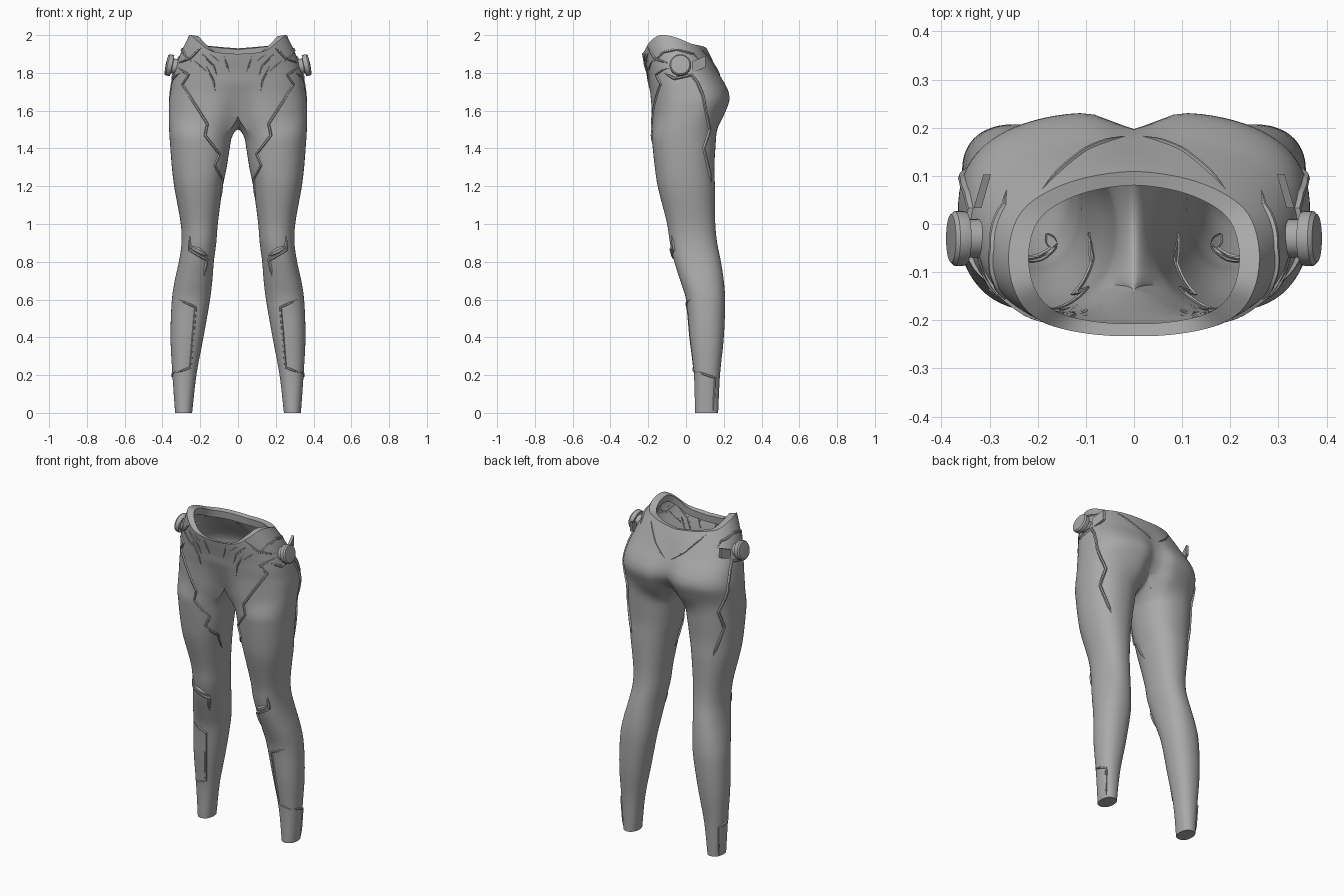
import bpy, bmesh, math
from mathutils import Vector
from mathutils.bvhtree import BVHTree

if "Cube" in bpy.data.objects:
    bpy.data.objects.remove(bpy.data.objects["Cube"])

grey = bpy.data.materials.new("suit_grey")
grey.diffuse_color = (0.4, 0.4, 0.4, 1)
grey.use_nodes = True
grey.node_tree.nodes["Principled BSDF"].inputs["Base Color"].default_value = grey.diffuse_color


def curve(table, u):
    """Smooth interpolation of table rows (key, values...) in rising key order."""
    u = min(max(u, table[0][0]), table[-1][0])
    i = next(k for k in range(len(table) - 1) if u <= table[k + 1][0])
    a, b = table[i], table[i + 1]
    h = b[0] - a[0]
    s = (u - a[0]) / h

    def slope(k, c):
        lo, hi = table[max(k - 1, 0)], table[min(k + 1, len(table) - 1)]
        return (hi[c] - lo[c]) / (hi[0] - lo[0])
    return [hermite(a[c], b[c], slope(i, c) * h, slope(i + 1, c) * h, s) for c in range(1, len(a))]


def hermite(p0, p1, t0, t1, s):
    return (p0 * (2*s**3 - 3*s*s + 1) + p1 * (3*s*s - 2*s**3)
            + t0 * (s**3 - 2*s*s + s) + t1 * (s**3 - s*s))


def spow(v, p):
    return math.copysign(abs(v) ** p, v)


# z, half width, front y, back y, roundness, front dip, back cleft
PELVIS = [(1.58, .366, -.190, .208, .76, .05, .07), (1.65, .365, -.192, .234, .76, .025, .045),
          (1.70, .358, -.195, .230, .76, .01, .033), (1.75, .350, -.202, .206, .78, .0, .02),
          (1.80, .338, -.210, .176, .82, .0, .008), (1.90, .305, -.233, .125, .90, .0, .0),
          (2.00, .258, -.250, .070, .95, .0, .0)]
# z, inner x, outer x, front y, back y
LEG = [(0, .243, .333, .048, .170), (.2, .220, .347, .042, .180), (.4, .183, .357, .020, .200),
       (.6, .148, .350, .0, .207), (.7, .136, .335, -.03, .200), (.8, .128, .313, -.062, .185),
       (.9, .115, .299, -.085, .165), (1.0, .107, .303, -.100, .155), (1.2, .080, .338, -.150, .153),
       (1.3, .060, .350, -.165, .150), (1.44, .038, .361, -.180, .158)]
# waist edge height by angle from the front
RIM = [(0, 1.90), (25, 1.915), (50, 1.968), (75, 2.0), (100, 1.988), (125, 1.955), (145, 1.945), (180, 1.93)]
N, M, SPLIT, TOP = 44, 14, 1.58, 1.44


def pelvis(j, z):
    t = math.pi * j / N
    X, yf, yb, p, dip, cleft = curve(PELVIS, z)
    x = 0 if j in (0, N) else X * spow(math.sin(t), p)
    y = (yf + yb) / 2 - (yb - yf) / 2 * spow(math.cos(t), p)
    y += dip * math.exp(-(x / .08) ** 2) if t < math.pi / 2 else -cleft * math.exp(-(x / .06) ** 2)
    return Vector((x, y, z))


def leg_ring(z):
    xi, xo, yf, yb = curve(LEG, z)
    angles = [-50 + 280 * j / N for j in range(N + 1)] + [230 + 80 * k / M for k in range(1, M)]
    return [Vector(((xi + xo) / 2 + (xo - xi) / 2 * spow(math.sin(math.radians(a)), .9),
                    (yf + yb) / 2 - (yb - yf) / 2 * spow(math.cos(math.radians(a)), .9), z)) for a in angles]


def finish(name, bm, mirror=True, angle=35):
    me = bpy.data.meshes.new(name)
    bm.to_mesh(me)
    bm.free()
    ob = bpy.data.objects.new(name, me)
    bpy.context.collection.objects.link(ob)
    me.materials.append(grey)
    bpy.ops.object.select_all(action='DESELECT')
    ob.select_set(True)
    bpy.context.view_layer.objects.active = ob
    bpy.ops.object.shade_smooth_by_angle(angle=math.radians(angle))
    if mirror:
        ob.modifiers.new("mirror", 'MIRROR').merge_threshold = .0005
    return ob


# leggings: waist lip, pelvis, crotch transition, leg
bm = bmesh.new()
rim = [pelvis(j, curve(RIM, 180 * j / N)[0]) for j in range(N + 1)]
rows = [[Vector((p.x * .87, -.07 + (p.y + .07) * .86, p.z - .05)) for p in rim],
        [Vector((p.x * .84, -.07 + (p.y + .07) * .84, p.z - .006)) for p in rim]]
rows += [[pelvis(j, rim[j].z + (SPLIT - rim[j].z) * i / 22) for j in range(N + 1)] for i in range(23)]
edge = rows[-1]
arch = []
for k in range(1, M):
    s = k / M
    arch.append(Vector((0, edge[N].y + (edge[0].y - edge[N].y) * s,
                        SPLIT - .08 * math.sin(math.pi * s) ** .7)))
start = edge + arch
first, second = leg_ring(TOP), leg_ring(TOP - .02)
t0 = [(edge[j] - pelvis(j, SPLIT + .02)) * 7 for j in range(N + 1)] + [Vector((.05, 0, 0))] * (M - 1)
t1 = [(b - a) * (7 if i <= N else 3) for i, (a, b) in enumerate(zip(first, second))]
rings = [start]
for i in range(1, 9):
    rings.append([hermite(start[q], first[q], t0[q], t1[q], i / 8) for q in range(N + M)])
    for p in rings[-1]:
        p.x = max(p.x, .002)
rings += [leg_ring(TOP * (1 - i / 60)) for i in range(1, 61)]
upper = [[bm.verts.new(p) for p in r] for r in rows]
lower = [upper[-1] + [bm.verts.new(p) for p in arch]]
lower += [[bm.verts.new(p) for p in r] for r in rings[1:]]
for a, b in zip(upper, upper[1:]):
    for j in range(N):
        bm.faces.new((a[j], b[j], b[j + 1], a[j + 1]))
for a, b in zip(lower, lower[1:]):
    for j in range(N + M):
        k = (j + 1) % (N + M)
        bm.faces.new((a[j], b[j], b[k], a[k]))
bm.faces.new(lower[-1][::-1])
bmesh.ops.recalc_face_normals(bm, faces=bm.faces)
bm.normal_update()
tree = BVHTree.FromBMesh(bm)
finish("leggings", bm)

VIEW = {'front': Vector((0, 1, 0)), 'side': Vector((-1, 0, 0)), 'back': Vector((0, -1, 0))}


def project(view, u, z):
    d = VIEW[view]
    o = (Vector((0, u, z)) if view == 'side' else Vector((u, 0, z))) - d * .6
    hit = tree.ray_cast(o, d)
    if hit[0] is None:
        hit = tree.find_nearest(o + d * .35)
    n = hit[1] if hit[1].dot(d) < 0 else -hit[1]
    return hit[0], n


def ridge(name, view, pts, w=.009, h=.007):
    """Raised tapering seam laid on the cloth along a 2D path."""
    path = []
    for a, b in zip(pts, pts[1:]):
        n = max(2, int(math.dist(a, b) / .015))
        path += [(a[0] + (b[0] - a[0]) * i / n, a[1] + (b[1] - a[1]) * i / n) for i in range(n)]
    path.append(pts[-1])
    hits = [project(view, *p) for p in path]
    bm = bmesh.new()
    last = None
    for i, (p, n) in enumerate(hits):
        tan = hits[min(i + 1, len(hits) - 1)][0] - hits[max(i - 1, 0)][0]
        side = n.cross(tan).normalized()
        f = min(1, .15 + min(i, len(hits) - 1 - i) / 3)
        cur = [bm.verts.new(p + side * (w * f * s) + n * e)
               for s, e in ((-1, -.004), (-.4, h * f), (.4, h * f), (1, -.004))]
        if last:
            for k in range(3):
                bm.faces.new((last[k], last[k + 1], cur[k + 1], cur[k]))
        last = cur
    bmesh.ops.recalc_face_normals(bm, faces=bm.faces)
    finish(name, bm)


# zigzag thigh seams
ridge("thigh_zigzag", 'front', [(.325, 1.83), (.26, 1.79), (.295, 1.74), (.162, 1.53), (.175, 1.47),
                                (.098, 1.37), (.122, 1.31), (.085, 1.24), (.092, 1.13)])
ridge("outer_zigzag", 'side', [(-.12, 1.80), (-.06, 1.77), (.03, 1.79), (.06, 1.75), (.09, 1.68),
                               (.125, 1.5), (.095, 1.4), (.135, 1.22)], .01, .009)
# hip belt seams
ridge("hip_belt", 'side', [(-.17, 1.86), (-.12, 1.91), (-.05, 1.925), (.04, 1.90), (.07, 1.87)])
ridge("hip_front_belt", 'front', [(.32, 1.85), (.25, 1.88), (.19, 1.94)])
# abdomen folds
for i, pts in enumerate([[(.20, 1.91), (.13, 1.84), (.11, 1.78)], [(.17, 1.84), (.13, 1.76), (.12, 1.70)],
                         [(.15, 1.90), (.10, 1.86)], [(.075, 1.89), (.045, 1.80)], [(.24, 1.87), (.17, 1.81)]]):
    ridge(f"abdomen_fold_{i}", 'front', pts, .006, .005)
# lower back seam, knee guard, shin panel and ankle seam
ridge("back_seam", 'back', [(.19, 1.93), (.10, 1.83), (.02, 1.77)], .006, .005)
ridge("knee_guard", 'front', [(.255, .94), (.258, .865), (.165, .81), (.18, .72)], .011, .008)
ridge("knee_band", 'front', [(.26, .885), (.16, .83)], .02, .009)
ridge("shin_panel", 'front', [(.315, .60), (.225, .56), (.252, .24), (.335, .21)], .008, .006)
ridge("ankle_seam", 'side', [(.055, .22), (.155, .185), (.145, .01)], .008, .006)


# hip buttons: stacked turned profile, tilted outward
bm = bmesh.new()
profile = [(.040, -.04), (.040, .012), (.055, .014), (.057, .020), (.057, .038), (.050, .046), (.0, .049)]
tilt = math.radians(12)
rings = []
for r, x in profile:
    ring = []
    for k in range(28):
        a = math.tau * k / 28
        v = Vector((x, r * math.cos(a), r * math.sin(a)))
        ring.append(bm.verts.new((.335 + v.x * math.cos(tilt) - v.z * math.sin(tilt), -.03 + v.y,
                                  1.835 + v.x * math.sin(tilt) + v.z * math.cos(tilt))))
    rings.append(ring)
for a, b in zip(rings, rings[1:]):
    for k in range(28):
        bm.faces.new((a[k], a[(k + 1) % 28], b[(k + 1) % 28], b[k]))
bmesh.ops.remove_doubles(bm, verts=bm.verts, dist=.0001)
bmesh.ops.recalc_face_normals(bm, faces=bm.faces)
finish("hip_button", bm)

# small fin behind each button
bm = bmesh.new()
bmesh.ops.create_cube(bm, size=1)
for v in bm.verts:
    v.co = Vector((.315 + v.co.x * .016 - v.co.y * .02, .068 + v.co.y * .07, 1.845 + v.co.z * .06 + v.co.y * .03))
finish("hip_fin", bm)
